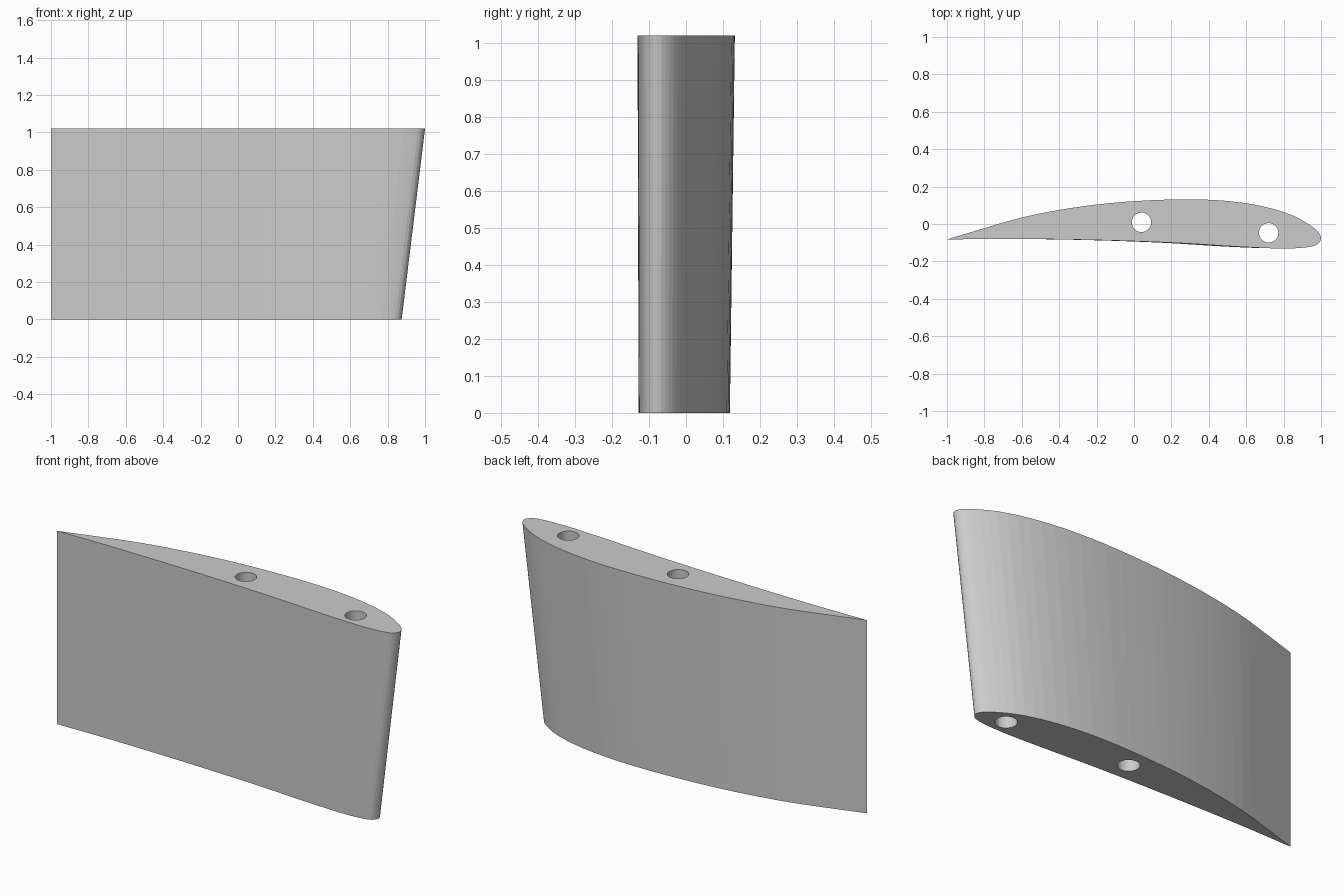
import bpy, bmesh
from mathutils import Vector

if "Cube" in bpy.data.objects:
    bpy.data.objects.remove(bpy.data.objects["Cube"], do_unlink=True)

HEIGHT = 1.02
TAPER = 0.9375            # root chord relative to the top chord
TAIL = Vector((-1, -0.083))

# Airfoil outline: tail, over the back surface, round the nose, along the front surface
OUTLINE = [(-1, -.083), (-.8, -.022), (-.6, .035), (-.4, .075), (-.2, .104), (0, .122),
           (.28, .132), (.5, .123), (.7, .092), (.85, .045), (.95, -.012), (.987, -.045),
           (1, -.077), (.98, -.109), (.92, -.125), (.8, -.131), (.57, -.122), (.28, -.104),
           (0, -.092), (-.34, -.083), (-.72, -.079), (-1, -.083)]


def smooth_outline(points, steps):
    """Round off the outline with a centripetal spline, leaving the tail sharp."""
    p = [Vector(q) for q in points]
    p = [2 * p[0] - p[1]] + p + [2 * p[-1] - p[-2]]
    out = []
    for a, b, c, d in zip(p, p[1:], p[2:], p[3:]):
        ta = -(b - a).length ** .5
        tc = (c - b).length ** .5
        td = tc + (d - c).length ** .5
        for i in range(steps):
            t = tc * i / steps
            ab = a.lerp(b, (t - ta) / -ta)
            bc = b.lerp(c, t / tc)
            cd = c.lerp(d, (t - tc) / (td - tc))
            left = ab.lerp(bc, (t - ta) / (tc - ta))
            right = bc.lerp(cd, t / td)
            out.append(left.lerp(right, t / tc))
    return out


grey = bpy.data.materials.new("light_grey")
grey.use_nodes = True
colour = (0.6, 0.6, 0.6, 1)
grey.diffuse_color = colour
grey.node_tree.nodes["Principled BSDF"].inputs["Base Color"].default_value = colour

# Wing section: tapered loft with a straight trailing edge
profile = smooth_outline(OUTLINE, 3)
bm = bmesh.new()
root = [bm.verts.new((*(TAIL + (p - TAIL) * TAPER), 0)) for p in profile]
tip = [bm.verts.new((*p, HEIGHT)) for p in profile]
bm.faces.new(root)
bm.faces.new(tip)
n = len(profile)
for i in range(n):
    j = (i + 1) % n
    bm.faces.new((root[i], root[j], tip[j], tip[i]))
bmesh.ops.recalc_face_normals(bm, faces=bm.faces)
mesh = bpy.data.meshes.new("wing_section")
bm.to_mesh(mesh)
bm.free()
mesh.materials.append(grey)
wing = bpy.data.objects.new("wing_section", mesh)
bpy.context.collection.objects.link(wing)
bpy.context.view_layer.objects.active = wing

# Spar holes: vertical, right through the section
for name, x, y in (("front_spar_hole", .72, -.047), ("rear_spar_hole", .04, .009)):
    bpy.ops.mesh.primitive_cylinder_add(vertices=32, radius=.052, depth=HEIGHT + .4,
                                        location=(x, y, HEIGHT / 2))
    cutter = bpy.context.object
    cutter.name = name
    cutter.hide_render = True
    cutter.data.materials.append(grey)
    bpy.context.view_layer.objects.active = wing
    cut = wing.modifiers.new(name, 'BOOLEAN')
    cut.operation = 'DIFFERENCE'
    cut.solver = 'EXACT'
    cut.object = cutter
    bpy.ops.object.modifier_apply(modifier=cut.name)
    bpy.data.objects.remove(cutter, do_unlink=True)
